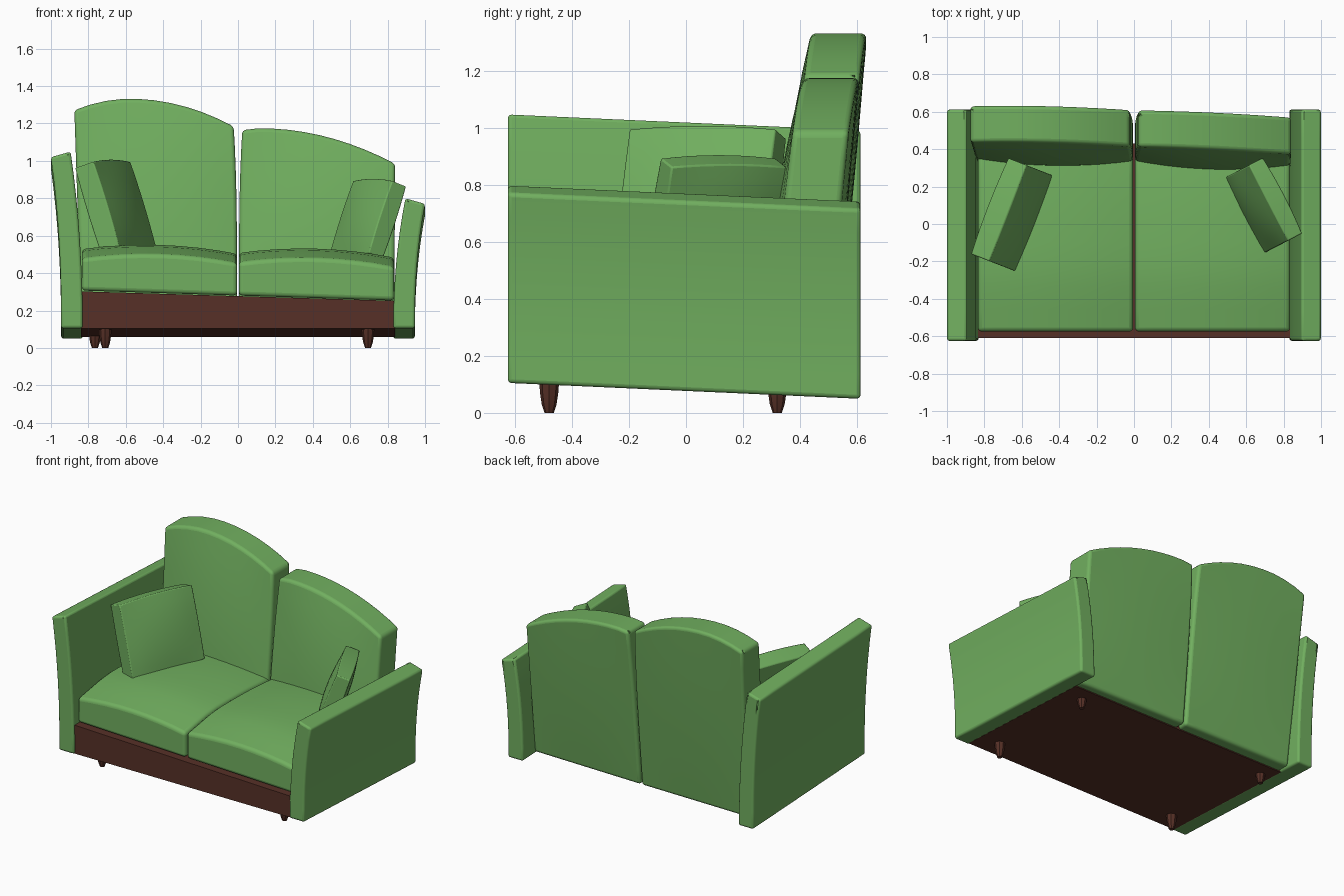
import bpy, bmesh, math
from mathutils import Vector

if "Cube" in bpy.data.objects:
    bpy.data.objects.remove(bpy.data.objects["Cube"])


def material(name, rgb):
    m = bpy.data.materials.new(name)
    m.diffuse_color = (*rgb, 1)
    m.use_nodes = True
    m.node_tree.nodes["Principled BSDF"].inputs["Base Color"].default_value = m.diffuse_color
    return m


GREEN = material("green fabric", (0.165, 0.43, 0.115))
BROWN = material("brown wood", (0.095, 0.03, 0.02))


def finish(name, bm, mat, bevel=0.0, segments=3):
    bmesh.ops.recalc_face_normals(bm, faces=bm.faces)
    me = bpy.data.meshes.new(name)
    bm.to_mesh(me)
    bm.free()
    me.materials.append(mat)
    ob = bpy.data.objects.new(name, me)
    bpy.context.collection.objects.link(ob)
    if bevel:
        mod = ob.modifiers.new("bevel", "BEVEL")
        mod.width, mod.segments = bevel, segments
        mod.limit_method, mod.angle_limit = "ANGLE", math.radians(50)
    bpy.ops.object.select_all(action="DESELECT")
    ob.select_set(True)
    bpy.context.view_layer.objects.active = ob
    bpy.ops.object.shade_smooth_by_angle(angle=math.radians(38))
    return ob


def block(name, shape, mat, cuts=7, bevel=0.0, segments=3):
    """Gridded cube whose corners u, v, w in -1..1 are placed by shape()."""
    bm = bmesh.new()
    bmesh.ops.create_cube(bm, size=2)
    if cuts:
        bmesh.ops.subdivide_edges(bm, edges=bm.edges[:], cuts=cuts, use_grid_fill=True)
    for v in bm.verts:
        v.co = Vector(shape(*v.co))
    return finish(name, bm, mat, bevel, segments)


def mix(a, b, t):
    return a + (b - a) * t


TILT = 0.045  # everything sinks a little towards the back


# Wooden base, higher on the left than on the right
def base_shape(u, v, w):
    x, y = 0.84 * u, mix(-0.61, 0.43, (v + 1) / 2)
    z = 0.077 - TILT * y if w < 0 else 0.277 - 0.03 * x
    return x, y, z


block("base", base_shape, BROWN, cuts=0)


# Flared arms
def arm(name, s, top):
    def shape(u, v, w):
        t = (w + 1) / 2
        y = mix(-0.625, 0.612, (v + 1) / 2)
        x = 0.888 + 0.06 * t ** 2.2 + u * mix(0.058, 0.053, t)
        z = mix(0.077, top - 0.015 * u, t) - TILT * y
        return s * x, y, z
    block(name, shape, GREEN, bevel=0.014)


arm("left_arm", -1, 1.007)
arm("right_arm", 1, 0.757)


# Seat cushions with a crowned top
def seat(name, s, top):
    def shape(u, v, w):
        x = s * mix(0.005, 0.835, (u + 1) / 2)
        y = mix(-0.575, 0.38, (v + 1) / 2)
        low = 0.28 - 0.032 * x
        crown = 0.035 * (1 - u * u) + 0.05 * min(1, (1 + v) * 1.6) * (1 - max(0, v) ** 2 * 0.5)
        high = top - 0.03 * x + crown
        return x, y, mix(low, high, (w + 1) / 2)
    block(name, shape, GREEN, bevel=0.028, segments=4)


seat("left_seat", -1, 0.453)
seat("right_seat", 1, 0.458)


# Leaning back cushions with an arched top
def back(name, s, peak, at, k_in, k_out, spread, yaw):
    def shape(u, v, w):
        a, t = (u + 1) / 2, (w + 1) / 2
        x = s * mix(0.005 + 0.018 * t ** 4, 0.835 + spread * t, a)
        high = peak - (k_in if a < at else k_out) * (a - at) ** 2
        z = mix(0.065, high, t)
        soft = (1 - u * u) * (1 - w * w)
        front = 0.285 + 0.11 * z - 0.04 * soft
        rear = 0.492 + 0.1 * z + 0.01 * soft
        return x, mix(front, rear, (v + 1) / 2) + yaw * a, z
    block(name, shape, GREEN, cuts=9, bevel=0.028, segments=4)


back("left_back", -1, 1.332, 0.65, 0.35, 0.5, 0.04, 0.012)
back("right_back", 1, 1.174, 0.12, 0.7, 0.245, 0.005, -0.02)


# Loose pillows leaning on the arms
def pillow(name, centre, along, inward, tilt, size):
    along = Vector((*along, 0)).normalized()
    inward = Vector((*inward, 0)).normalized()
    up = Vector((0, 0, 1))
    c, s = math.cos(math.radians(tilt)), math.sin(math.radians(tilt))
    rise, normal = up * c - inward * s, inward * c + up * s
    width, height, depth = (d / 2 for d in size)

    def shape(u, v, w):
        thick = depth + 0.03 * (1 - u * u * 0.8) * (1 - w * w * 0.8) - 0.006
        return (Vector(centre) + along * u * width + normal * v * thick
                + rise * w * (height + 0.012 * (1 - u * u)))
    block(name, shape, GREEN, bevel=0.006, segments=2)


pillow("left_pillow", (-0.654, 0.05, 0.75), (0.2, 0.515), (0.932, -0.362), 18, (0.55, 0.48, 0.12))
pillow("right_pillow", (0.695, 0.10, 0.685), (-0.21, 0.405), (-0.888, -0.46), 20, (0.455, 0.41, 0.1))


# Tapered legs
def leg(name, x, y):
    bm = bmesh.new()
    rings = []
    for r, z in ((0.016, 0), (0.026, 0.03), (0.032, 0.07), (0.036, 0.125)):
        rings.append([bm.verts.new((x + r * math.cos(i * math.pi / 4), y + r * math.sin(i * math.pi / 4), z))
                      for i in range(8)])
    for a, b in zip(rings, rings[1:]):
        for i in range(8):
            j = (i + 1) % 8
            bm.faces.new((a[i], a[j], b[j], b[i]))
    bm.faces.new(rings[0])
    bm.faces.new(rings[-1])
    finish(name, bm, BROWN)


for name, x, y in (("front_left_leg", -0.71, -0.48), ("front_right_leg", 0.695, -0.48),
                   ("back_left_leg", -0.765, 0.32), ("back_right_leg", 0.695, 0.32)):
    leg(name, x, y)
